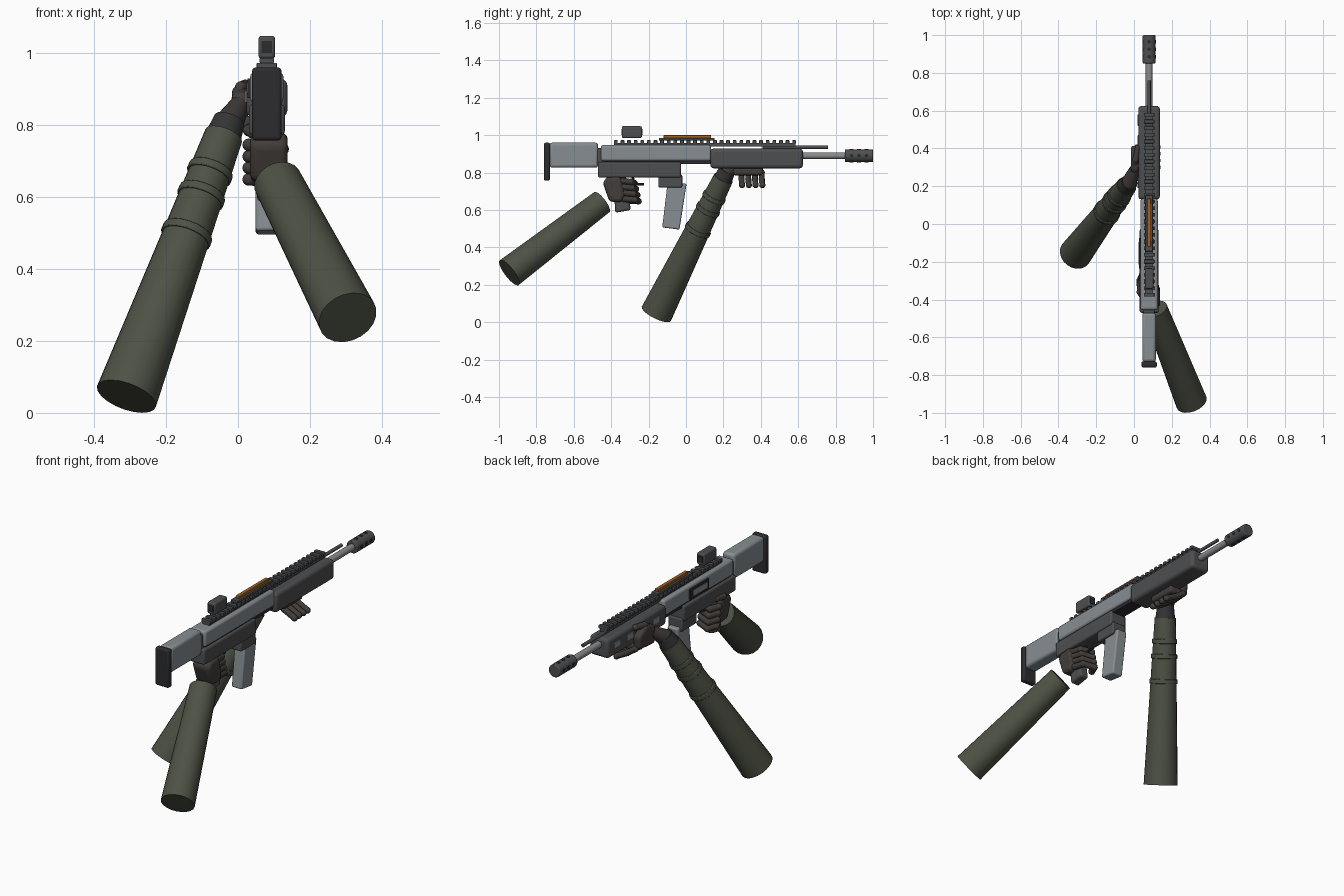
import bpy, bmesh, math
from mathutils import Vector

if "Cube" in bpy.data.objects:
    bpy.data.objects.remove(bpy.data.objects["Cube"])

CX = 0.08  # centre line of the rifle


def mat(name, r, g, b):
    m = bpy.data.materials.new(name)
    m.diffuse_color = (r, g, b, 1)
    m.use_nodes = True
    m.node_tree.nodes["Principled BSDF"].inputs["Base Color"].default_value = m.diffuse_color
    return m


LIGHT = mat("light_grey", .24, .27, .29)
DARK = mat("dark_grey", .075, .077, .082)
BLACK = mat("black", .025, .025, .028)
STEEL = mat("steel", .26, .26, .27)
GLOVE = mat("glove", .055, .047, .042)
SLEEVE = mat("sleeve", .075, .083, .058)
CUFF = mat("cuff", .035, .035, .036)
ORANGE = mat("orange", .35, .12, .02)


def finish(name, bm, m, bevel=0, seg=3):
    bmesh.ops.recalc_face_normals(bm, faces=bm.faces)
    me = bpy.data.meshes.new(name)
    bm.to_mesh(me)
    bm.free()
    ob = bpy.data.objects.new(name, me)
    bpy.context.collection.objects.link(ob)
    me.materials.append(m)
    if bevel:
        b = ob.modifiers.new("bevel", 'BEVEL')
        b.width, b.segments = bevel, seg
    bpy.ops.object.select_all(action='DESELECT')
    ob.select_set(True)
    bpy.context.view_layer.objects.active = ob
    bpy.ops.object.shade_smooth_by_angle(angle=math.radians(35))
    return ob


def prism(name, pts, half, m, bevel=0, cx=CX):
    """Side profile in (y, z), extruded across x."""
    bm = bmesh.new()
    f = bm.faces.new([bm.verts.new((cx - half, y, z)) for y, z in pts])
    e = bmesh.ops.extrude_face_region(bm, geom=[f])
    bmesh.ops.translate(bm, vec=(2 * half, 0, 0),
                        verts=[v for v in e['geom'] if isinstance(v, bmesh.types.BMVert)])
    return finish(name, bm, m, bevel)


def box(name, half, y0, y1, z0, z1, m, bevel=0, cx=CX):
    return prism(name, [(y0, z0), (y1, z0), (y1, z1), (y0, z1)], half, m, bevel, cx)


def cone(name, p, q, r1, r2, m, n=20, bevel=0):
    p, q = Vector(p), Vector(q)
    bm = bmesh.new()
    bmesh.ops.create_cone(bm, cap_ends=True, segments=n, radius1=r1, radius2=r2, depth=(q - p).length)
    bm.transform(Vector((0, 0, 1)).rotation_difference(q - p).to_matrix().to_4x4())
    bmesh.ops.translate(bm, vec=(p + q) / 2, verts=bm.verts)
    return finish(name, bm, m, bevel, 2)


def finger(name, pts, r):
    """Jointed finger: capsule-like segments with round knuckles."""
    for i, (p, q) in enumerate(zip(pts, pts[1:])):
        cone(f"{name}_bone_{i}", p, q, r, r * .95, GLOVE, 12)
    for i, p in enumerate(pts):
        bm = bmesh.new()
        bmesh.ops.create_uvsphere(bm, u_segments=12, v_segments=8, radius=r * 1.04)
        bmesh.ops.translate(bm, vec=p, verts=bm.verts)
        finish(f"{name}_knuckle_{i}", bm, GLOVE)


# Stock and receivers
box("butt_pad", .041, -.76, -.727, .757, .96, BLACK, .01)
box("stock", .036, -.73, -.47, .826, .96, LIGHT, .015)
box("stock_joint", .03, -.5, -.43, .84, .93, DARK, .008)
box("upper_receiver", .046, -.455, .134, .862, .947, LIGHT, .012)
box("lower_receiver", .05, -.47, -.027, .773, .857, DARK, .01)
box("receiver_core", .036, -.44, .13, .845, .87, BLACK)
box("magazine_well", .043, -.147, -.02, .72, .79, DARK, .008)
prism("magazine", [(-.127, .507), (-.035, .495), (.003, .74), (-.098, .75)], .031, LIGHT, .008)
box("port_frame", .006, -.235, -.075, .875, .93, BLACK, .003, .032)
box("port_cover", .005, -.215, -.095, .888, .918, LIGHT, .002, .028)

# Handguard with side vents
box("handguard", .057, .13, .625, .823, .928, DARK, .017)
for i in range(4):
    y = .19 + i * .11
    box(f"handguard_vent_{i}", .004, y, y + .06, .862, .895, LIGHT, .002, .023)

# Barrel, gas tube and muzzle
cone("barrel", (CX, .6, .89), (CX, .87, .89), .018, .018, STEEL, 24)
cone("gas_tube", (CX, .41, .935), (CX, .76, .935), .009, .009, DARK, 12)
cone("muzzle_brake", (CX, .85, .89), (CX, 1, .89), .034, .034, DARK, 24, .005)
for i in range(3):
    y = .885 + i * .04
    for k in range(4):
        a = k * math.pi / 2
        d = Vector((math.cos(a), 0, math.sin(a)))
        c = Vector((CX, y, .89))
        cone(f"muzzle_hole_{i}_{k}", c + d * .03, c + d * .0355, .01, .01, BLACK, 12)

# Top rail, light bar and optic
box("rail_base", .021, -.385, .585, .94, .959, DARK)
for i in range(28):
    y = -.385 + i * .0353
    box(f"rail_tooth_{i}", .028, y, y + .02, .955, .973, DARK, .003)
box("light_bar_base", .02, -.145, .153, .972, .986, DARK, .003)
box("light_bar", .01, -.12, .134, .984, 1.0, ORANGE, .003)
box("optic_body", .023, -.343, -.236, .985, 1.048, DARK, .008)
box("optic_lens_rear", .014, -.345, -.34, 1.0, 1.034, BLACK)
box("optic_lens_front", .014, -.239, -.233, 1.0, 1.034, BLACK)

# Grip, trigger and right hand
prism("grip", [(-.39, .78), (-.32, .78), (-.295, .6), (-.378, .585)], .027, DARK, .012)
prism("right_palm", [(-.445, .745), (-.425, .775), (-.35, .78), (-.325, .68), (-.345, .64), (-.41, .645)],
      .052, GLOVE, .018, .086)
cone("trigger", (CX, -.285, .775), (CX, -.27, .725), .007, .005, BLACK, 8)
cone("trigger_guard", (CX, -.31, .735), (CX, -.225, .738), .006, .006, BLACK, 8)
for i in range(4):
    z = .755 - i * .032
    y = i * .007
    finger(f"right_finger_{i}", [(.115, -.35 + y, z), (.108, -.295 + y, z - .005),
                                 (.05, -.275 + y, z - .012), (.03, -.32 + y, z - .01)], .017)
finger("right_thumb", [(.06, -.41, .765), (.03, -.36, .785), (.035, -.31, .79)], .016)

# Right arm
cone("right_sleeve", (.305, -.945, .265), (.11, -.45, .642), .084, .068, SLEEVE)

# Left arm with strap rings
A, B = Vector((-.31, -.158, .046)), Vector((-.04, .2, .77))
cone("left_sleeve", A, B, .087, .054, SLEEVE)
for i, t in enumerate((.62, .77, .86)):
    r = .087 - .033 * t + .006
    cone(f"sleeve_ring_{i}", A.lerp(B, t - .014), A.lerp(B, t + .014), r, r - .001, SLEEVE, 20, .003)
cone("left_cuff", B, A.lerp(B, 1.06), .05, .044, CUFF)
cone("left_wrist", A.lerp(B, 1.04), (.004, .29, .855), .042, .028, GLOVE)

# Left hand cradling the handguard
prism("left_palm", [(.25, .83), (.29, .79), (.41, .8), (.415, .87), (.35, .91), (.28, .89)], .022, GLOVE, .014, .006)
box("left_palm_under", .045, .25, .41, .785, .825, GLOVE, .014, .055)
for i in range(4):
    y = .297 + i * .036
    finger(f"left_finger_{i}", [(.015, y, .8), (.065, y, .765), (.125, y + .003, .733)], .016)
finger("left_thumb", [(-.002, .3, .87), (.008, .34, .905), (.02, .4, .91)], .016)
